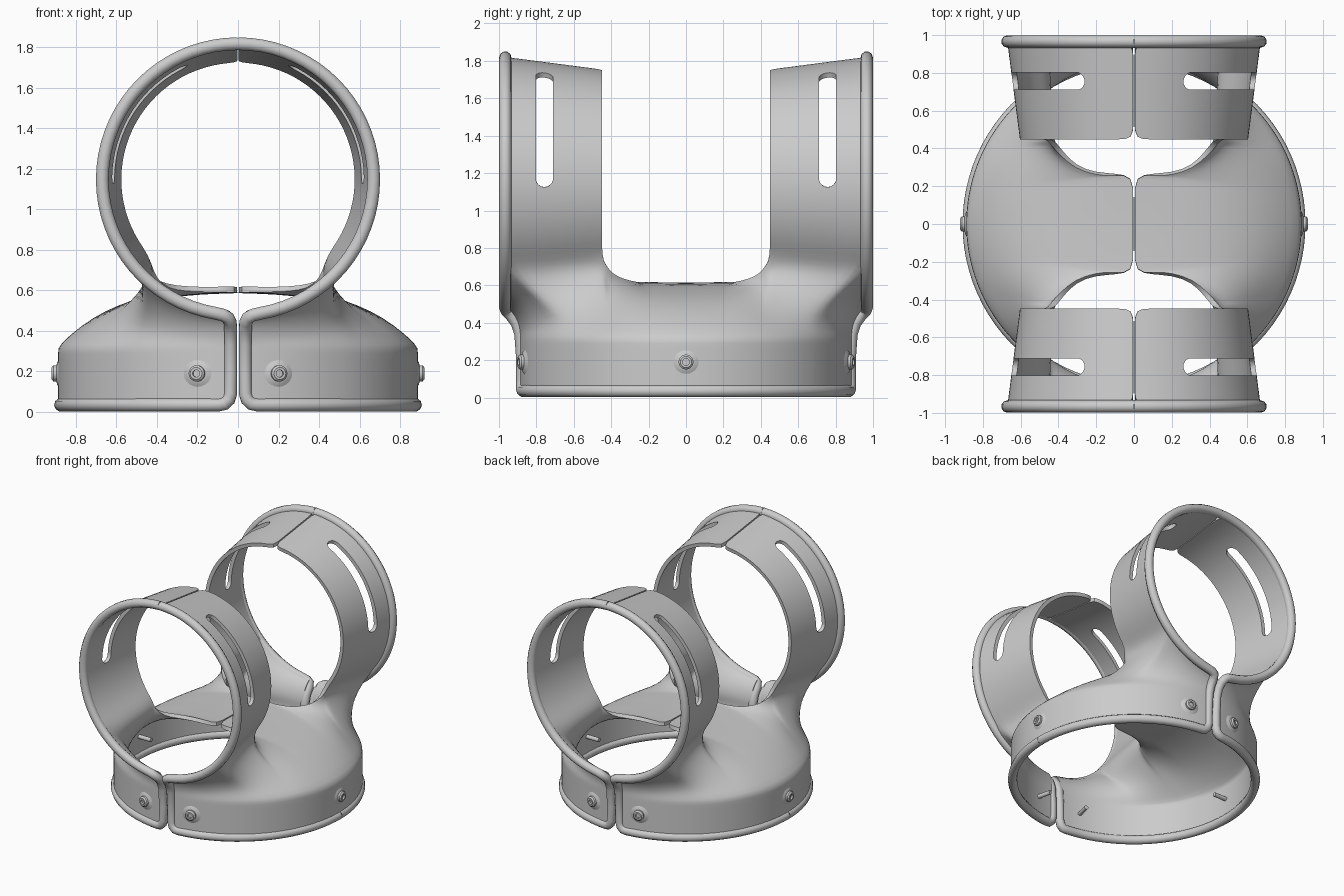
import bpy, bmesh, math
from mathutils import Vector, Matrix

if "Cube" in bpy.data.objects:
    bpy.data.objects.remove(bpy.data.objects["Cube"])

WALL, RING_Z = 0.875, 1.148
rad = math.radians


def mesh_object(name, verts, faces):
    me = bpy.data.meshes.new(name)
    me.from_pydata([tuple(v) for v in verts], [], faces)
    bm = bmesh.new()
    bm.from_mesh(me)
    bmesh.ops.remove_doubles(bm, verts=bm.verts, dist=0.0005)
    bmesh.ops.recalc_face_normals(bm, faces=bm.faces)
    bm.to_mesh(me)
    bm.free()
    ob = bpy.data.objects.new(name, me)
    bpy.context.collection.objects.link(ob)
    return ob


def finish(ob, angle=40):
    bpy.ops.object.select_all(action='DESELECT')
    ob.select_set(True)
    bpy.context.view_layer.objects.active = ob
    bpy.ops.object.convert(target='MESH')
    bpy.ops.object.shade_smooth_by_angle(angle=rad(angle))


def ring_point(alpha, y, offset=0.0):
    """Point on the flared side ring; alpha is measured from its lowest point."""
    r = 0.592 + (y - 0.45) * 0.13 + offset
    return Vector((max(r * math.sin(alpha), 0.004), y, RING_Z - r * math.cos(alpha)))


def base_point(phi, z, r=WALL):
    return Vector((r * math.sin(phi), r * math.cos(phi), z))


def hermite(p, q, m, n, t):
    return (p * (2*t**3 - 3*t*t + 1) + m * (t**3 - 2*t*t + t)
            + q * (3*t*t - 2*t**3) + n * (t**3 - t*t))


# Columns of one quarter of the shell: (base angle, top point, arrival direction)
columns = []
for a in (3.5, 10, 20, 30, 40):                        # up to the ring's lower rim
    p = ring_point(rad(a), 0.966)
    columns.append((math.asin(p.x / WALL), p, Vector((0, 1, 0.2))))
ROOT = rad(50)
ring_ys = (0.966, 0.87, 0.76, 0.65, 0.54, 0.45)
strip_start = len(columns)
for i, y in enumerate(ring_ys):                        # up to the root of the ring strip
    d = Vector((0.5, 0.5, 0.77)) if i == 0 else Vector((0.64, 0, 0.77))
    columns.append((rad(36 + 22 * i / 5), ring_point(ROOT, y), d))
saddle = [((.43, .43, .69), (.2, -.3, .8)), ((.385, .375, .635), (-.5, -.3, .5)),
          ((.31, .30, .612), (-.9, -.1, .2)), ((.2, .265, .605), (-1, 0, .06)),
          ((.1, .26, .605), (-1, 0, .04)), ((.004, .26, .605), (-1, 0, .03)),
          ((.004, .13, .602), (-1, 0, .02)), ((.004, 0, .6), (-1, 0, .02))]
for i, (p, d) in enumerate(saddle):                    # up to the saddle edge and seam
    columns.append((rad(61.5 + 28.5 * i / 7), Vector(p), Vector(d)))

# Shell: base wall and shoulder, then the ring strip
verts, faces = [], []


def add_grid(cols):
    start, n = len(verts), len(cols[0])
    for c in cols:
        verts.extend(c)
    for i in range(len(cols) - 1):
        for j in range(n - 1):
            k = start + i * n + j
            faces.append((k, k + n, k + n + 1, k + 1))


lower = []
for phi, top, d in columns:
    p = base_point(phi, 0.32)
    f = min(1, phi / rad(45))
    inward = Vector((-math.sin(phi), -math.cos(phi), 0))
    d0 = inward * 0.8 * f + Vector((0, 0, 1 - 0.15 * f))
    length = (top - p).length
    col = [base_point(phi, z) for z in (0.035, 0.12, 0.22, 0.30)] + [p]
    col += [hermite(p, top, d0 * length, d * length, t / 7) for t in range(1, 8)]
    lower.append(col)
add_grid(lower)
add_grid([[ring_point(ROOT + (math.pi - ROOT) * k / 16, y) for k in range(17)] for y in ring_ys])

shell = mesh_object("clamp_shell", verts, faces)
mir = shell.modifiers.new("mirror", 'MIRROR')
mir.use_axis = (True, True, False)
mir.merge_threshold = 0.002
shell.modifiers.new("smooth", 'SUBSURF').levels = 1
sol = shell.modifiers.new("thickness", 'SOLIDIFY')
sol.thickness, sol.offset = 0.028, 0

# Curved cutters for the four slots
verts, faces = [], []
A0, A1, HALF, R = 88, 156, 0.046, 0.63
cap = math.degrees(HALF / R)
steps = [A0 + cap * (1 - math.cos(k * math.pi / 12)) for k in range(7)]
steps += [A0 + cap + (A1 - A0 - 2 * cap) * k / 12 for k in range(1, 12)]
steps += [A1 - cap * (1 - math.cos(k * math.pi / 12)) for k in range(6, -1, -1)]
for sx in (-1, 1):
    for sy in (-1, 1):
        start = len(verts)
        for a in steps:
            e = max(0, 1 - min(a - A0, A1 - a) / cap)
            w = max(HALF * math.sqrt(max(0, 1 - e * e)), 0.004)
            for r, y in ((.5, .757 - w), (.78, .757 - w), (.78, .757 + w), (.5, .757 + w)):
                verts.append((sx * r * math.sin(rad(a)), sy * y, RING_Z - r * math.cos(rad(a))))
        for i in range(len(steps) - 1):
            for j in range(4):
                k, m = start + 4 * i, (j + 1) % 4
                faces.append((k + j, k + m, k + 4 + m, k + 4 + j))
        faces.append(tuple(range(start, start + 4)))
        faces.append(tuple(range(len(verts) - 4, len(verts))))
cutter = mesh_object("slot_cutter", verts, faces)
cutter.hide_render = True
cut = shell.modifiers.new("slots", 'BOOLEAN')
cut.object, cut.operation, cut.solver = cutter, 'DIFFERENCE', 'EXACT'
finish(shell)
bpy.data.objects.remove(cutter)

# Rolled rim: ring edge, down the slit, around the base
path = [Vector((0.67 * math.sin(rad(a)), 0.966, RING_Z - 0.67 * math.cos(rad(a))))
        for a in range(180, 9, -5)]
path += [Vector(p) for p in ((.075, .966, .479), (.05, .96, .465), (.038, .935, .44), (.036, .905, .40),
                             (.036, .885, .34), (.036, WALL, .2), (.036, WALL, .09),
                             (.045, WALL, .06), (.065, WALL, .04))]
path += [base_point(rad(a), 0.035) for a in range(6, 91, 4)]
rim = bpy.data.curves.new("rolled_rim", 'CURVE')
rim.dimensions = '3D'
rim.bevel_depth, rim.bevel_resolution = 0.033, 3
for sx in (-1, 1):
    for sy in (-1, 1):
        s = rim.splines.new('POLY')
        s.points.add(len(path) - 1)
        for pt, p in zip(s.points, path):
            pt.co = (sx * p.x, sy * p.y, p.z, 1)
rim_ob = bpy.data.objects.new("rolled_rim", rim)
bpy.context.collection.objects.link(rim_ob)
finish(rim_ob)

# Screws with raised bosses, lathed around the outward axis: (radius, distance)
profile = [(0, -.12), (.016, -.12), (.016, -.01), (.085, 0), (.055, .018), (.04, .022), (.04, .036),
           (.03, .045), (.018, .045), (.018, .03), (0, .03)]
N = 20
verts = [(r * math.cos(2 * math.pi * i / N), r * math.sin(2 * math.pi * i / N), h)
         for r, h in profile for i in range(N)]
faces = [(j * N + i, j * N + (i + 1) % N, (j + 1) * N + (i + 1) % N, (j + 1) * N + i)
         for j in range(1, len(profile) - 2) for i in range(N)]
faces += [tuple(range(N, 2 * N)), tuple(range(len(verts) - 2 * N, len(verts) - N))]
for a in (13, 90, 167, 193, 270, 347):
    out = base_point(rad(a), 0)
    m = Matrix.Translation(out + Vector((0, 0, 0.19))) @ out.to_track_quat('Z', 'Y').to_matrix().to_4x4()
    screw = mesh_object("screw", [m @ Vector(v) for v in verts], faces)
    bm = bmesh.new()                                   # drop unused centre points
    bm.from_mesh(screw.data)
    bmesh.ops.delete(bm, geom=[v for v in bm.verts if not v.link_faces], context='VERTS')
    bm.to_mesh(screw.data)
    bm.free()
    finish(screw)
